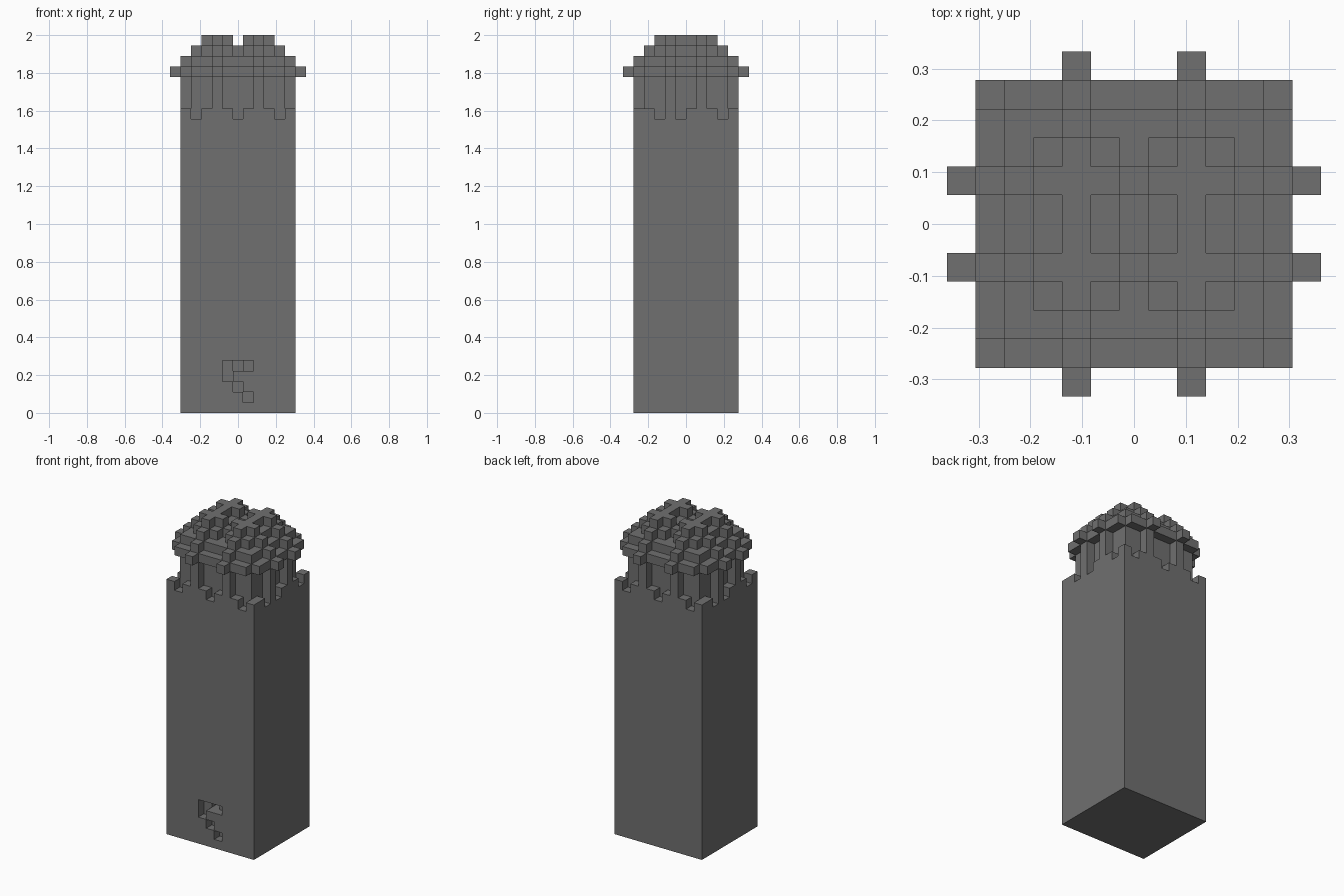
import bpy, bmesh, math
from mathutils import Vector

cube = bpy.data.objects.get("Cube")
if cube:
    bpy.data.objects.remove(cube, do_unlink=True)

NX, NY, NZ = 11, 10, 36
U = 2 / NZ

stone = bpy.data.materials.new("grey_stone")
stone.use_nodes = True
GREY = (0.16, 0.16, 0.16, 1)
stone.diffuse_color = GREY
stone.node_tree.nodes["Principled BSDF"].inputs["Base Color"].default_value = GREY


def block(x0, x1, y0, y1, z0, z1):
    """Grid cells of a box, upper limits excluded."""
    return {(x, y, z) for x in range(x0, x1) for y in range(y0, y1)
            for z in range(z0, z1)}


def turned(cells):
    """The cells together with their half-turn copy."""
    return cells | {(NX - 1 - x, NY - 1 - y, z) for x, y, z in cells}


def slab(inset, z, height=1):
    return block(inset, NX - inset, inset, NY - inset, z, z + height)


RIB_X, RIB_Y = (3, 7), (3, 6)


def ribs(inset, z, height=1):
    """Crossing ribs that reach to the given inset."""
    cells = set()
    for x in RIB_X:
        cells |= block(x, x + 1, inset, NY - inset, z, z + height)
    for y in RIB_Y:
        cells |= block(inset, NX - inset, y, y + 1, z, z + height)
    return cells


# Tall shaft with a notched rim
shaft = slab(0, 0, 29)
notches = set()
for x in (1, 5, 9):
    notches |= {(x, 0, 28)}
for y in (2, 4, 8):
    notches |= {(NX - 1, y, 28)}
shaft -= turned(notches)

# Stepped recess low on the front
shaft -= block(4, 7, 0, 1, 4, 5) | {(5, 1, 4), (4, 0, 3), (5, 0, 2), (6, 0, 1)}

# Recessed neck and the pillars around it
neck = slab(1, 29, 3)
pillars = ribs(0, 29, 3) - neck

# Stepped dome with its corners cut
corners = {(x, y, 32) for x in (0, NX - 1) for y in (0, NY - 1)}
dome = (slab(0, 32) - corners) | slab(1, 33)
for x in RIB_X:
    dome |= block(x - 1, x + 2, 2, NY - 2, 34, 35)

# Raised ribs over the dome, ending in short prongs
rib_cells = set()
for step in range(3):
    rib_cells |= ribs(step - 1, 32 + step)
top = ribs(2, 35)
rib_cells |= {c for c in top if c[0] != 5}
rib_cells -= dome

parts = {"shaft": shaft, "neck": neck, "pillars": pillars,
         "dome": dome, "dome_ribs": rib_cells}
solid = set().union(*parts.values())


def build(name, cells):
    """Skin the outer sides of the cells and merge flat areas."""
    bm = bmesh.new()
    verts = {}

    def vert(p):
        key = tuple(p)
        if key not in verts:
            verts[key] = bm.verts.new(((p[0] - NX / 2) * U,
                                       (p[1] - NY / 2) * U, p[2] * U))
        return verts[key]

    for cell in sorted(cells):
        for axis in range(3):
            for side in (0, 1):
                near = list(cell)
                near[axis] += 2 * side - 1
                if tuple(near) in solid:
                    continue
                a, b = (axis + 1) % 3, (axis + 2) % 3
                loop = []
                for da, db in ((0, 0), (1, 0), (1, 1), (0, 1)):
                    p = list(cell)
                    p[axis] += side
                    p[a] += da
                    p[b] += db
                    loop.append(vert(p))
                bm.faces.new(loop if side else loop[::-1])
    bmesh.ops.dissolve_limit(bm, angle_limit=math.radians(1),
                             verts=bm.verts[:], edges=bm.edges[:])
    mesh = bpy.data.meshes.new(name)
    bm.to_mesh(mesh)
    bm.free()
    mesh.materials.append(stone)
    bpy.context.collection.objects.link(bpy.data.objects.new(name, mesh))


for part, cells in parts.items():
    build(part, cells)
